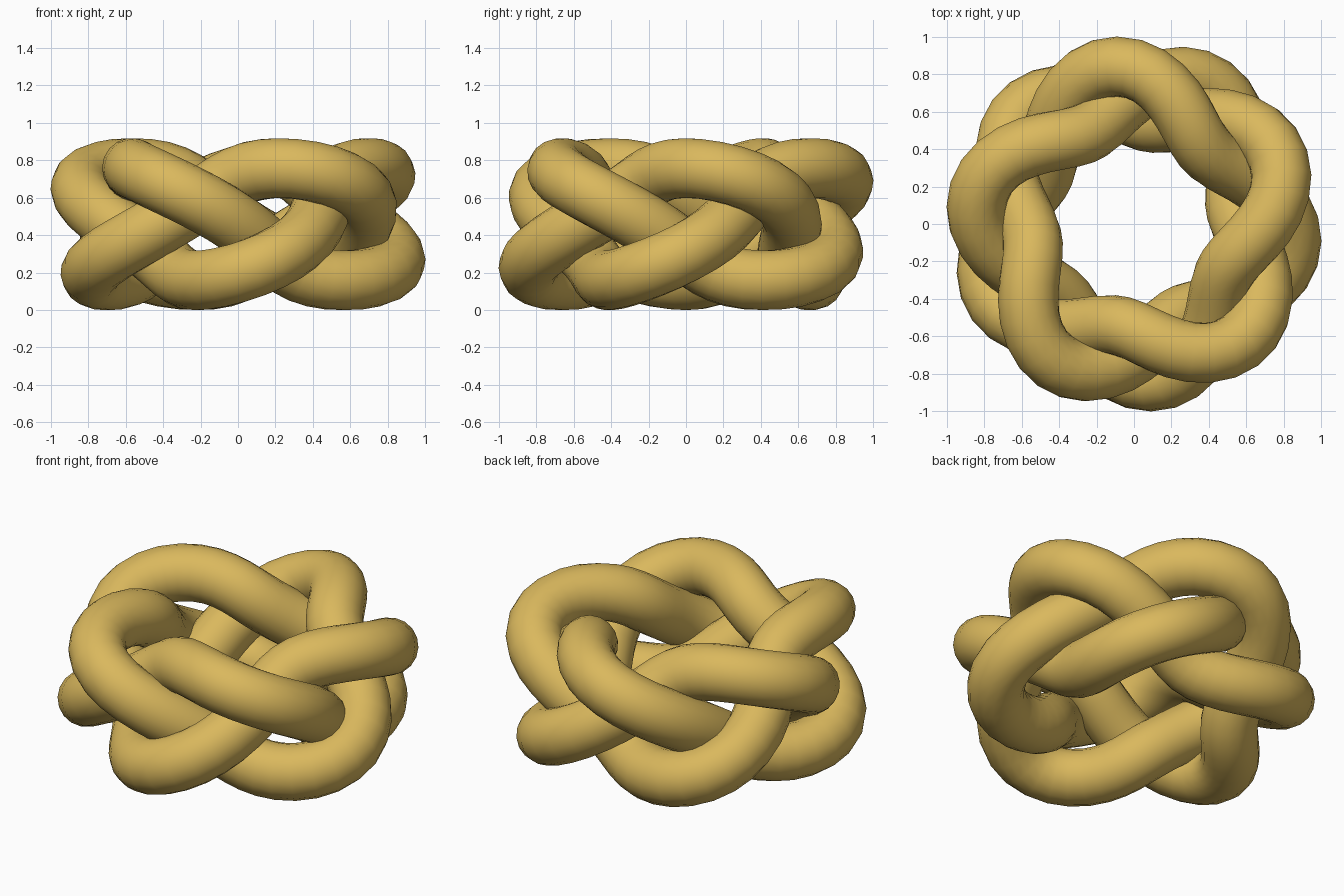
import bpy, bmesh
from math import sin, cos, pi
from mathutils import Vector

if "Cube" in bpy.data.objects:
    bpy.data.objects.remove(bpy.data.objects["Cube"])

# Woven ring: three leads, five bights
RING, SWAY, RISE, TUBE = 0.699, 0.149, 0.30, 0.161
STEPS, SIDES = 180, 18


def centre(t):
    r = RING + SWAY * sin(10 * t)
    return Vector((r * cos(3 * t), r * sin(3 * t), RISE * cos(5 * t)))


# Sweep a circle along the closed path
bm = bmesh.new()
rings = []
for i in range(STEPS):
    t = 2 * pi * i / STEPS
    p = centre(t)
    tangent = (centre(t + 1e-3) - centre(t - 1e-3)).normalized()
    out = Vector((cos(3 * t), sin(3 * t), 0))
    out = (out - tangent * out.dot(tangent)).normalized()
    side = tangent.cross(out)
    rings.append([bm.verts.new(p + TUBE * (out * cos(a) + side * sin(a)))
                  for a in (2 * pi * j / SIDES for j in range(SIDES))])
for i in range(STEPS):
    a, b = rings[i], rings[(i + 1) % STEPS]
    for j in range(SIDES):
        k = (j + 1) % SIDES
        bm.faces.new((a[j], a[k], b[k], b[j])).smooth = True
bmesh.ops.recalc_face_normals(bm, faces=bm.faces)

# Stand on the ground
low = min(v.co.z for v in bm.verts)
bmesh.ops.translate(bm, verts=bm.verts, vec=(0, 0, -low))

mesh = bpy.data.meshes.new("woven_knot")
bm.to_mesh(mesh)
bm.free()
knot = bpy.data.objects.new("woven_knot", mesh)
bpy.context.collection.objects.link(knot)

# Gold colour
gold = bpy.data.materials.new("gold")
gold.diffuse_color = (0.70, 0.48, 0.11, 1)
gold.use_nodes = True
gold.node_tree.nodes["Principled BSDF"].inputs["Base Color"].default_value = gold.diffuse_color
mesh.materials.append(gold)
